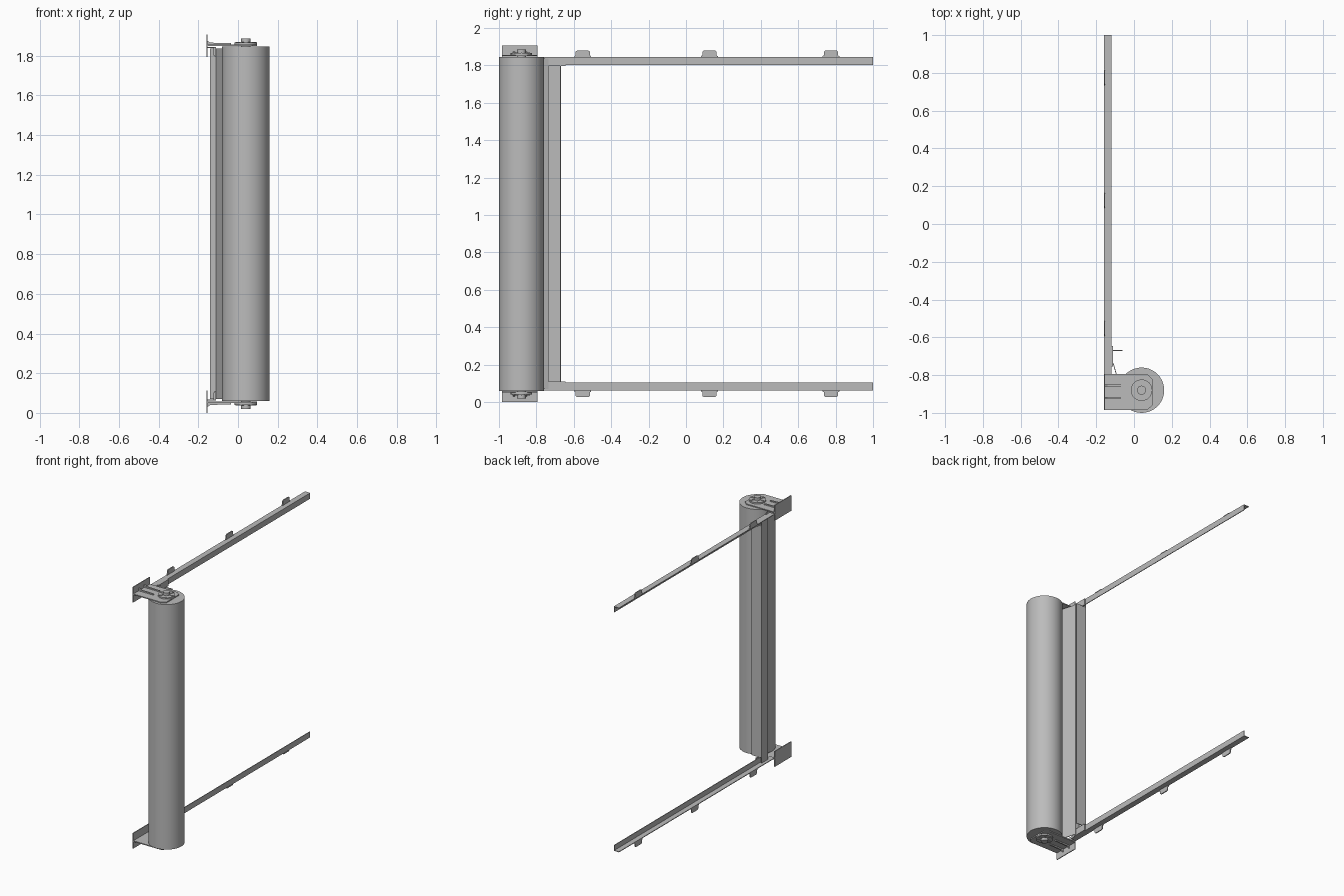
import bpy, bmesh, math
from mathutils import Vector

cube = bpy.data.objects.get("Cube")
if cube:
    bpy.data.objects.remove(cube)

HEIGHT = 1.906
AX, AY = 0.04, -0.88          # roller axis

grey = bpy.data.materials.new("light_grey")
grey.use_nodes = True
grey.diffuse_color = (0.5, 0.5, 0.5, 1)
grey.node_tree.nodes["Principled BSDF"].inputs["Base Color"].default_value = (0.5, 0.5, 0.5, 1)


def finish(name, bm, smooth=False):
    bmesh.ops.recalc_face_normals(bm, faces=bm.faces)
    mesh = bpy.data.meshes.new(name)
    bm.to_mesh(mesh)
    bm.free()
    mesh.materials.append(grey)
    obj = bpy.data.objects.new(name, mesh)
    bpy.context.collection.objects.link(obj)
    if smooth:
        bpy.ops.object.select_all(action='DESELECT')
        obj.select_set(True)
        bpy.context.view_layer.objects.active = obj
        bpy.ops.object.shade_smooth_by_angle(angle=math.radians(35))
    return obj


def prism(name, points, extrude, smooth=False):
    """Closed outline of 3D points pushed along a vector."""
    bm = bmesh.new()
    face = bm.faces.new([bm.verts.new(p) for p in points])
    new = bmesh.ops.extrude_face_region(bm, geom=[face])["geom"]
    bmesh.ops.translate(bm, vec=Vector(extrude),
                        verts=[v for v in new if isinstance(v, bmesh.types.BMVert)])
    return finish(name, bm, smooth)


def box(name, x, y, z):
    corners = [(x[0], y[0]), (x[1], y[0]), (x[1], y[1]), (x[0], y[1])]
    return prism(name, [(a, b, z[0]) for a, b in corners], (0, 0, z[1] - z[0]))


def cylinder(name, radius, z, sides=32):
    ring = [(AX + radius * math.cos(math.tau * i / sides),
             AY + radius * math.sin(math.tau * i / sides), z[0]) for i in range(sides)]
    return prism(name, ring, (0, 0, z[1] - z[0]), True)


# Fabric roll and the sheet leaving it
cylinder("fabric_roll", 0.12, (0.06, 1.846), 40)
sheet = [(-0.077, -0.86), (-0.113, -0.735), (-0.109, -0.735), (-0.073, -0.86)]
prism("fabric_sheet", [(x, y, 0.07) for x, y in sheet], (0, 0, HEIGHT - 0.14))

# Pull bar: web, front lip and grip fin
box("pull_bar_web", (-0.142, -0.137), (-0.74, -0.668), (0.07, HEIGHT - 0.07))
box("pull_bar_lip", (-0.142, -0.109), (-0.74, -0.735), (0.07, HEIGHT - 0.07))
box("pull_bar_fin", (-0.142, -0.06), (-0.673, -0.668), (0.108, HEIGHT - 0.108))

# Everything at the two ends is mirrored about mid height
for end in ("lower", "upper"):
    def zz(a, b):
        return (a, b) if end == "lower" else (HEIGHT - b, HEIGHT - a)

    def level(z):
        return z if end == "lower" else HEIGHT - z

    # Wall bracket with a plate, an arm and two ribs
    box(f"{end}_wall_plate", (-0.16, -0.154), (-0.985, -0.795), zz(0, 0.112))
    arm = [(-0.155, -0.985), (0.07, -0.985), (0.097, -0.96),
           (0.097, -0.82), (0.07, -0.795), (-0.155, -0.795)]
    prism(f"{end}_bracket_arm", [(x, y, level(0.05)) for x, y in arm],
          (0, 0, level(0.057) - level(0.05)))
    for i, y in enumerate((-0.925, -0.86)):
        rib = [(-0.155, 0.03), (-0.14, 0.04), (-0.035, 0.043), (-0.035, 0.05), (-0.155, 0.05)]
        prism(f"{end}_bracket_rib_{i}", [(x, y, level(z)) for x, z in rib], (0, 0.01, 0))

    # Hub, pin and spokes of the roll support
    cylinder(f"{end}_hub", 0.057, zz(0.04, 0.052), 24)
    cylinder(f"{end}_pin", 0.024, zz(0.02, 0.06), 16)
    for i in range(6):
        a = math.tau * i / 6
        d, n = Vector((math.cos(a), math.sin(a), 0)), Vector((-math.sin(a), math.cos(a), 0)) * 0.003
        c = Vector((AX, AY, level(0.04)))
        prism(f"{end}_hub_spoke_{i}",
              [c + d * 0.02 - n, c + d * 0.052 - n, c + d * 0.052 + n, c + d * 0.02 + n],
              (0, 0, level(0.036) - level(0.04)))

    # Angle rail with a joining plate
    box(f"{end}_rail_flange", (-0.16, -0.118), (-0.795, 1), zz(0.062, 0.067))
    box(f"{end}_rail_side", (-0.123, -0.118), (-0.76, 1), zz(0.062, 0.104))
    box(f"{end}_rail_joiner", (-0.118, -0.110), (-0.755, -0.645), zz(0.062, 0.11))

    # Mounting clips along the rail
    for i, y in enumerate((-0.552, 0.125, 0.775)):
        clip = [(-0.045, 0.062), (-0.045, 0.056), (-0.038, 0.053), (-0.038, 0.033),
                (-0.03, 0.026), (0.03, 0.026), (0.038, 0.033), (0.038, 0.053),
                (0.045, 0.056), (0.045, 0.062)]
        prism(f"{end}_rail_clip_{i}", [(-0.16, y + a, level(z)) for a, z in clip], (0.007, 0, 0))
